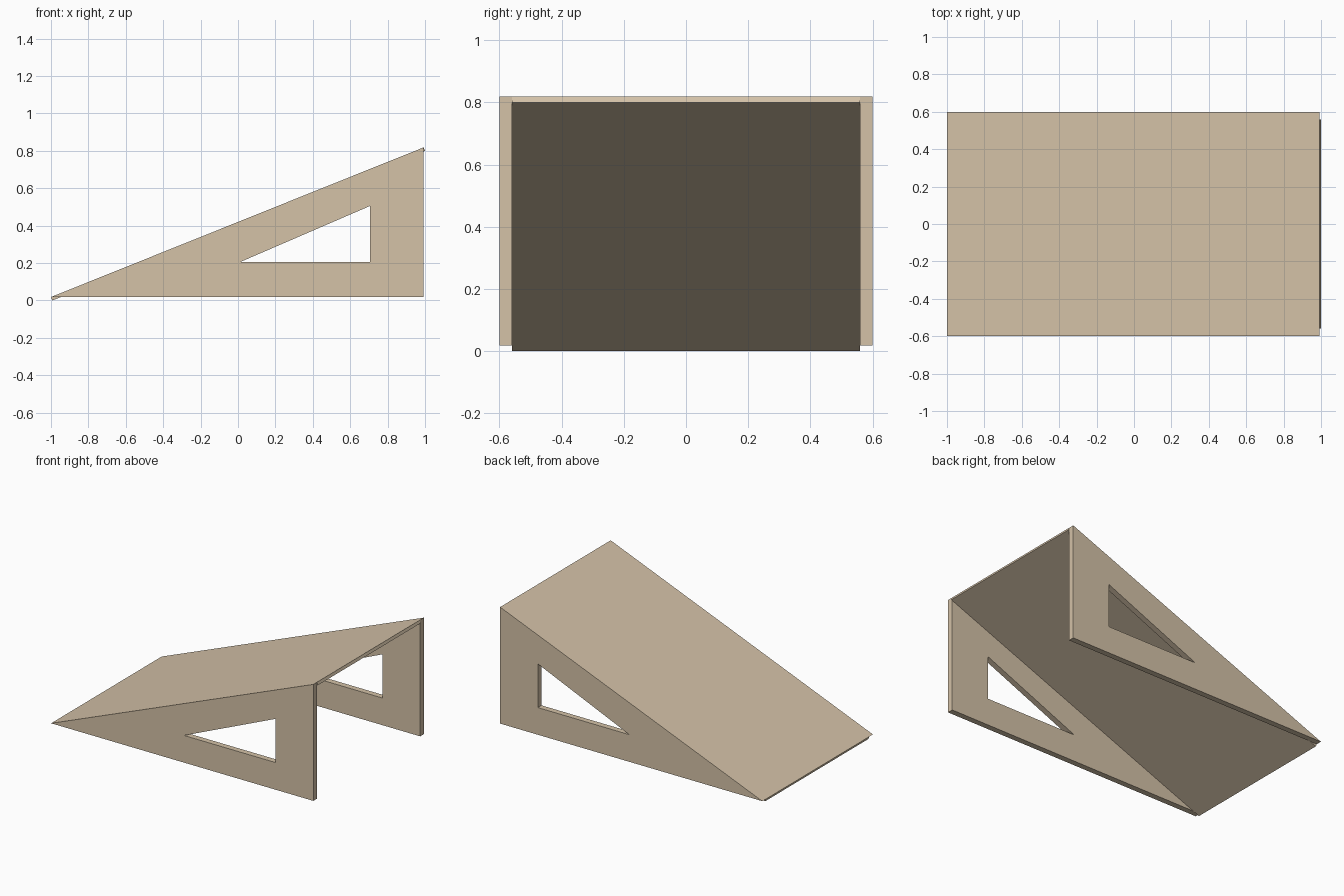
import bpy, bmesh, math

if "Cube" in bpy.data.objects:
    bpy.data.objects.remove(bpy.data.objects["Cube"])

wood = bpy.data.materials.new("light tan wood")
wood.diffuse_color = (0.66, 0.54, 0.39, 1)
wood.use_nodes = True
wood.node_tree.nodes["Principled BSDF"].inputs["Base Color"].default_value = wood.diffuse_color

LEFT, RIGHT, LOW, HIGH = -1.0, 0.9925, 0.0186, 0.8186
OUTER, INNER, THICK = 0.6, 0.56, 0.02


def prism(name, outline, y0, y1):
    """Extrude an x-z outline along y."""
    bm = bmesh.new()
    face = bm.faces.new([bm.verts.new((x, y0, z)) for x, z in outline])
    ext = bmesh.ops.extrude_face_region(bm, geom=[face])
    verts = [v for v in ext["geom"] if isinstance(v, bmesh.types.BMVert)]
    bmesh.ops.translate(bm, verts=verts, vec=(0, y1 - y0, 0))
    bmesh.ops.recalc_face_normals(bm, faces=bm.faces)
    mesh = bpy.data.meshes.new(name)
    bm.to_mesh(mesh)
    bm.free()
    mesh.materials.append(wood)
    obj = bpy.data.objects.new(name, mesh)
    bpy.context.collection.objects.link(obj)
    return obj


# triangular window cutter through both sides
cutter = prism("window_cutter", [(0.01, 0.205), (0.705, 0.205), (0.705, 0.505)], -0.8, 0.8)
cutter.hide_render = True
cutter.hide_viewport = True

# side panels
for name, y0, y1 in (("front_side", -OUTER, -INNER), ("back_side", INNER, OUTER)):
    side = prism(name, [(LEFT, LOW), (RIGHT, LOW), (RIGHT, HIGH)], y0, y1)
    cut = side.modifiers.new("window", "BOOLEAN")
    cut.operation = "DIFFERENCE"
    cut.solver = "EXACT"
    cut.object = cutter

# sloping deck between the sides
a = math.atan2(HIGH - LOW, RIGHT - LEFT)
dx, dz = math.sin(a) * THICK, -math.cos(a) * THICK
prism("ramp_deck", [(LEFT, LOW), (LEFT + dx, LOW + dz),
                    (RIGHT + dx, HIGH + dz), (RIGHT, HIGH)], -INNER, INNER)
